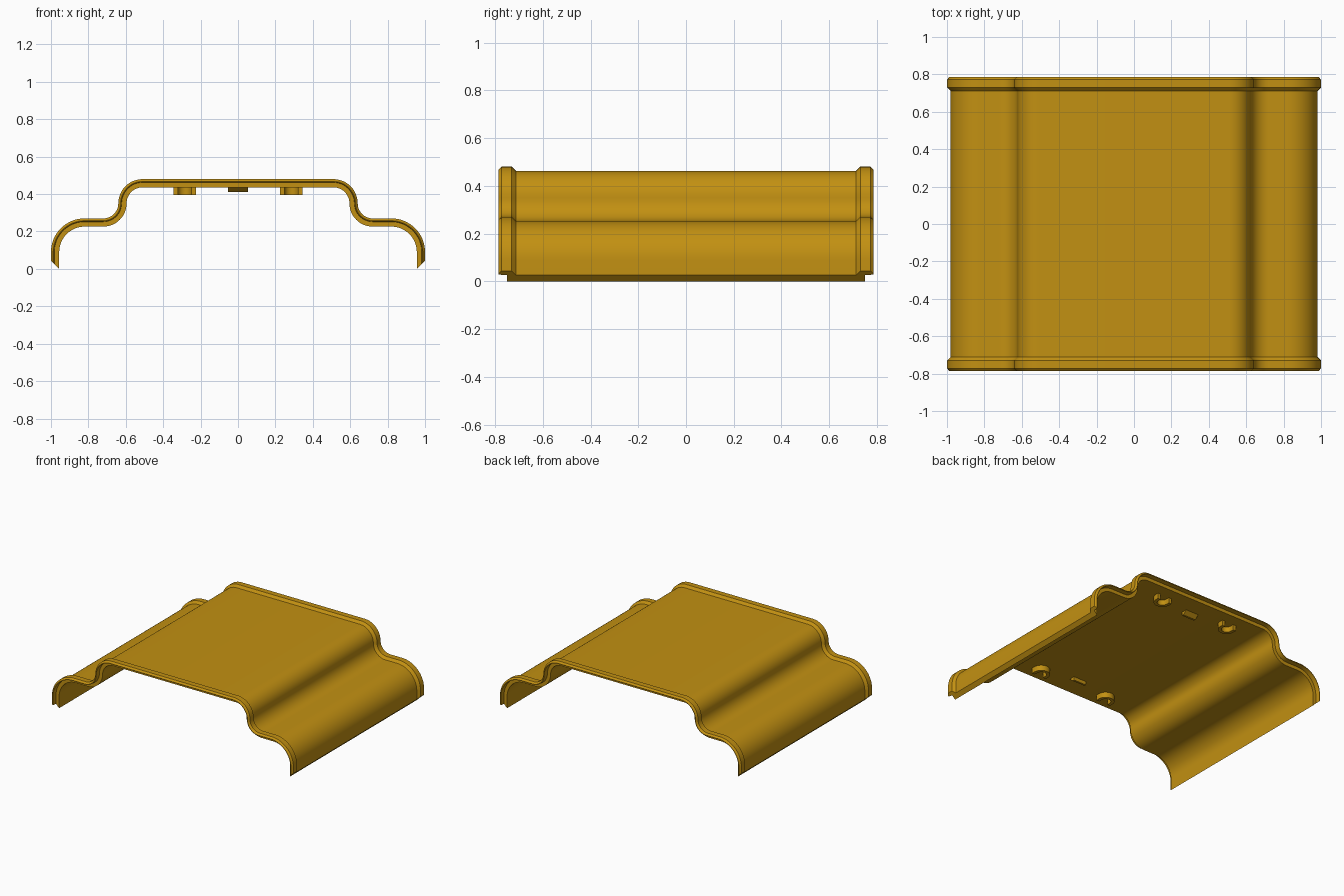
import bpy, bmesh, math

if "Cube" in bpy.data.objects:
    bpy.data.objects.remove(bpy.data.objects["Cube"])

mat = bpy.data.materials.new("ochre")
mat.diffuse_color = (0.54, 0.28, 0.006, 1)
mat.use_nodes = True
mat.node_tree.nodes["Principled BSDF"].inputs["Base Color"].default_value = mat.diffuse_color


def make_object(name, bm):
    bmesh.ops.recalc_face_normals(bm, faces=bm.faces)
    me = bpy.data.meshes.new(name)
    bm.to_mesh(me)
    bm.free()
    me.materials.append(mat)
    ob = bpy.data.objects.new(name, me)
    bpy.context.collection.objects.link(ob)
    bpy.ops.object.select_all(action='DESELECT')
    ob.select_set(True)
    bpy.context.view_layer.objects.active = ob
    bpy.ops.object.shade_smooth_by_angle(angle=math.radians(30))
    return ob


def arc(cx, cz, r, a0, a1, sign, n=12):
    """Points on an arc, each with the outward normal of the shell (x, z, nx, nz)."""
    out = []
    for i in range(n + 1):
        a = math.radians(a0 + (a1 - a0) * i / n)
        c, s = math.cos(a), math.sin(a)
        out.append((cx + r * c, cz + r * s, sign * c, sign * s))
    return out


# Outer path of the right half: crown, S-bend, shoulder, side wall
THICK, STEP = 0.044, 0.018
half = (arc(0.51, 0.35, 0.13, 90, 0, 1)
        + arc(0.72, 0.35, 0.08, 180, 270, -1)
        + arc(0.82, 0.09, 0.18, 90, 0, 1, 16)
        + [(1.0, None, 1, 0)])          # mitred bottom edge
path = [(-x, z, -nx, nz) for x, z, nx, nz in reversed(half)] + half

# Wall section along y (depth below outer path, y): raised lips and end rebates
end = [(THICK, 0.75), (STEP, 0.75), (STEP - 0.002, 0.785), (0.012, 0.785),
       (0, 0.772), (0, 0.73), (STEP, 0.712)]
section = [(d, -y) for d, y in end] + list(reversed(end))

# Curved shell
bm = bmesh.new()
rows = []
for x, z, nx, nz in path:
    rows.append([bm.verts.new((x - nx * d, y, THICK - d if z is None else z - nz * d))
                 for d, y in section])
n = len(section)
for a, b in zip(rows, rows[1:]):
    for i in range(n):
        j = (i + 1) % n
        bm.faces.new((a[i], a[j], b[j], b[i]))
bm.faces.new(rows[0])
bm.faces.new(rows[-1])
make_object("curved_shell", bm)


def prism(name, outline, to_point, lo, hi):
    """Extrude a closed outline between two levels."""
    bm = bmesh.new()
    a = [bm.verts.new(to_point(p, lo)) for p in outline]
    b = [bm.verts.new(to_point(p, hi)) for p in outline]
    bm.faces.new(a)
    bm.faces.new(b)
    for i in range(len(a)):
        j = (i + 1) % len(a)
        bm.faces.new((a[i], a[j], b[j], b[i]))
    return make_object(name, bm)


# U-shaped clip outline, open towards the end of the shell
def half_ring(r):
    pts = [(r, 0.665)]
    for i in range(17):
        a = -math.pi * i / 16
        pts.append((r * math.cos(a), 0.64 + r * math.sin(a)))
    return pts + [(-r, 0.665)]


u_shape = half_ring(0.06) + half_ring(0.036)[::-1]
wedge = [(0.57, 0.445), (0.57, 0.41), (0.585, 0.41), (0.625, 0.445)]

for s, label in ((-1, "front"), (1, "back")):
    # Clips under the crown
    for cx, side in ((-0.285, "left"), (0.285, "right")):
        prism(f"{label}_{side}_clip", u_shape,
              lambda p, z: (cx + p[0], s * p[1], z), 0.396, 0.445)
    # Small wedge catch between the clips
    prism(f"{label}_catch", wedge, lambda p, x: (x, s * p[0], p[1]), -0.053, 0.053)
